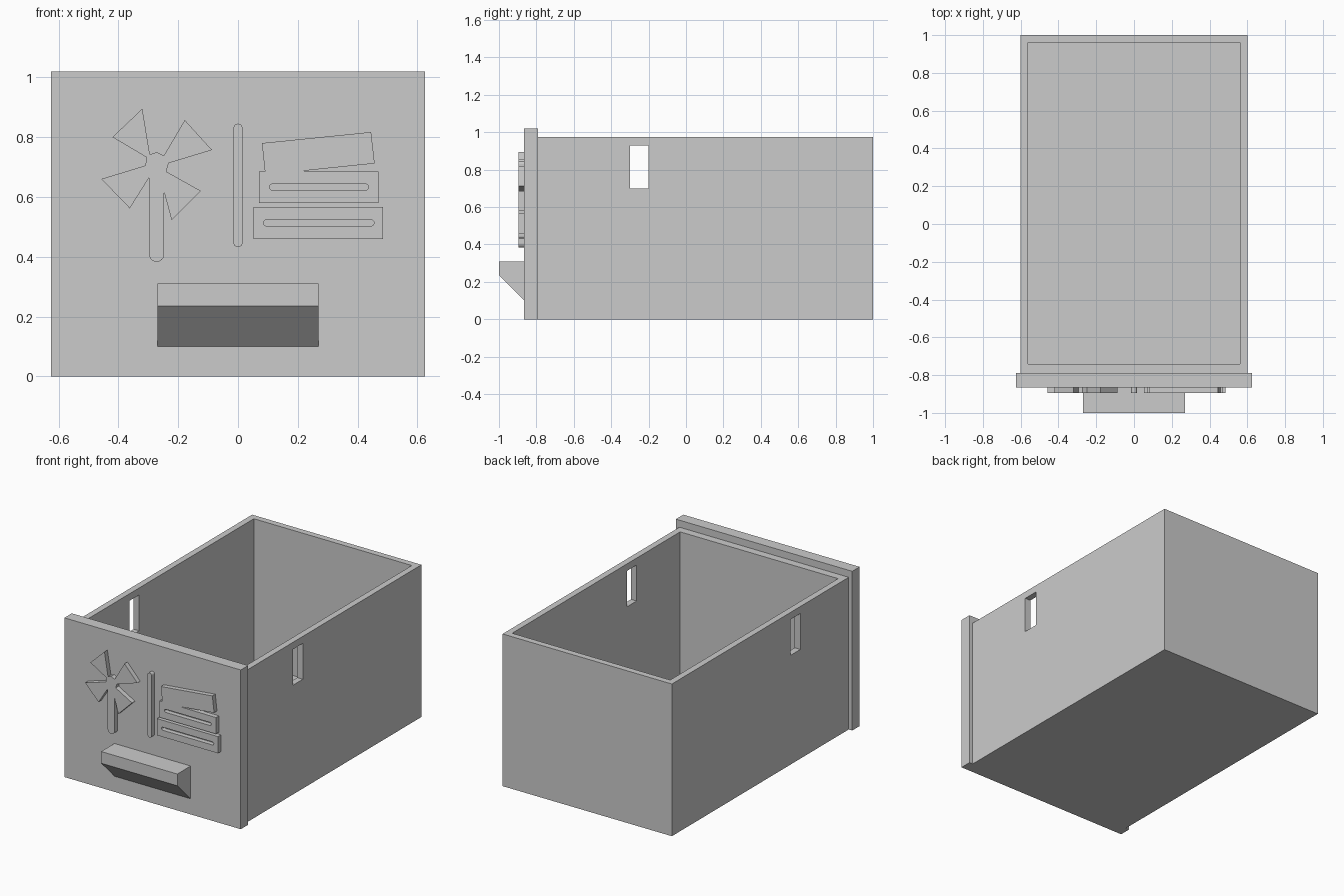
import bpy, math
from mathutils import Matrix

default = bpy.data.objects.get("Cube")
if default:
    bpy.data.objects.remove(default, do_unlink=True)

grey = bpy.data.materials.new("light_grey")
grey.use_nodes = True
colour = (0.6, 0.6, 0.6, 1)
grey.diffuse_color = colour
grey.node_tree.nodes["Principled BSDF"].inputs["Base Color"].default_value = colour

RELIEF_BACK, RELIEF_FRONT = -0.863, -0.895


def add_object(name, mesh):
    obj = bpy.data.objects.new(name, mesh)
    bpy.context.collection.objects.link(obj)
    mesh.materials.clear()
    mesh.materials.append(grey)
    return obj


def block(name, low, high):
    """Axis-aligned box between two corners."""
    bpy.ops.mesh.primitive_cube_add(size=1)
    obj = bpy.context.object
    obj.name = name
    size = [b - a for a, b in zip(low, high)]
    middle = [(a + b) / 2 for a, b in zip(low, high)]
    obj.data.transform(Matrix.Translation(middle) @ Matrix.Diagonal((*size, 1)))
    obj.data.materials.append(grey)
    return obj


def cut(obj, cutter):
    """Subtract a helper shape, leaving it hidden."""
    mod = obj.modifiers.new("cut", "BOOLEAN")
    mod.operation = "DIFFERENCE"
    mod.solver = "EXACT"
    mod.object = cutter
    cutter.hide_render = True
    bpy.context.view_layer.objects.active = obj
    bpy.ops.object.modifier_apply(modifier=mod.name)
    bpy.data.objects.remove(cutter, do_unlink=True)


def arc(cx, cz, r, start, steps=12):
    """Half circle, counter-clockwise from the start angle."""
    return [(cx + r * math.cos(start + math.pi * i / steps),
             cz + r * math.sin(start + math.pi * i / steps)) for i in range(steps + 1)]


def rect(x0, z0, x1, z1):
    return [(x0, z0), (x1, z0), (x1, z1), (x0, z1)]


def slot(x0, z0, x1, z1):
    """Horizontal rounded slot outline."""
    r, z = (z1 - z0) / 2, (z0 + z1) / 2
    return arc(x1 - r, z, r, -math.pi / 2) + arc(x0 + r, z, r, math.pi / 2)


def relief(name, *outlines):
    """Raised flat shape on the front panel; inner outlines become holes."""
    curve = bpy.data.curves.new(name, "CURVE")
    curve.dimensions = "2D"
    curve.fill_mode = "BOTH"
    curve.extrude = (RELIEF_BACK - RELIEF_FRONT) / 2
    for outline in outlines:
        spline = curve.splines.new("POLY")
        spline.points.add(len(outline) - 1)
        for point, (x, z) in zip(spline.points, outline):
            point.co = (x, z, 0, 1)
        spline.use_cyclic_u = True
    source = bpy.data.objects.new(name + "_outline", curve)
    bpy.context.collection.objects.link(source)
    graph = bpy.context.evaluated_depsgraph_get()
    mesh = bpy.data.meshes.new_from_object(source.evaluated_get(graph))
    bpy.data.objects.remove(source, do_unlink=True)
    centre = (RELIEF_BACK + RELIEF_FRONT) / 2
    mesh.transform(Matrix.Translation((0, centre, 0)) @ Matrix.Rotation(math.pi / 2, 4, "X"))
    for face in mesh.polygons:
        face.use_smooth = False
    return add_object(name, mesh)


# Open box with a slot through both side walls
box = block("drawer_box", (-0.6, -0.79, 0), (0.6, 1, 0.975))
cut(box, block("cavity_cutter", (-0.56, -0.74, 0.045), (0.56, 0.96, 1.2)))
cut(box, block("slot_cutter", (-0.8, -0.3, 0.7), (0.8, -0.2, 0.93)))

# Front panel
block("front_panel", (-0.625, -0.865, 0), (0.625, -0.79, 1.02))

# Handle: wedge profile swept across x
profile = [(-0.865, 0.31), (-1, 0.31), (-1, 0.235), (-0.865, 0.1)]
n = len(profile)
verts = [(x, y, z) for x in (-0.27, 0.27) for y, z in profile]
faces = [tuple(reversed(range(n))), tuple(range(n, 2 * n))]
faces += [(i, (i + 1) % n, (i + 1) % n + n, i + n) for i in range(n)]
handle_mesh = bpy.data.meshes.new("handle")
handle_mesh.from_pydata(verts, [], faces)
handle_mesh.flip_normals()
add_object("handle", handle_mesh)

# Palm tree relief: four fronds around a round-ended trunk
palm = [(-.32, .895), (-.42, .80), (-.305, .732), (-.31, .705), (-.457, .66),
        (-.362, .562), (-.297, .665)]
palm += arc(-.272, .408, .025, math.pi)
palm += [(-.247, .615), (-.222, .523), (-.124, .62), (-.24, .685), (-.232, .713),
         (-.087, .757), (-.178, .857), (-.248, .738), (-.272, .75), (-.295, .742)]
relief("palm_relief", palm)

# Upright divider bar
relief("divider_bar", arc(0, .83, .015, 0) + arc(0, .447, .015, math.pi))

# Stacked books, the upper one tilted
relief("bottom_book", rect(.052, .46, .485, .567), slot(.085, .503, .455, .523))
relief("upper_books",
       [(.07, .58), (.47, .58), (.47, .685), (.215, .687), (.457, .712),
        (.445, .817), (.08, .78), (.09, .685), (.07, .685)],
       slot(.105, .623, .437, .643))
